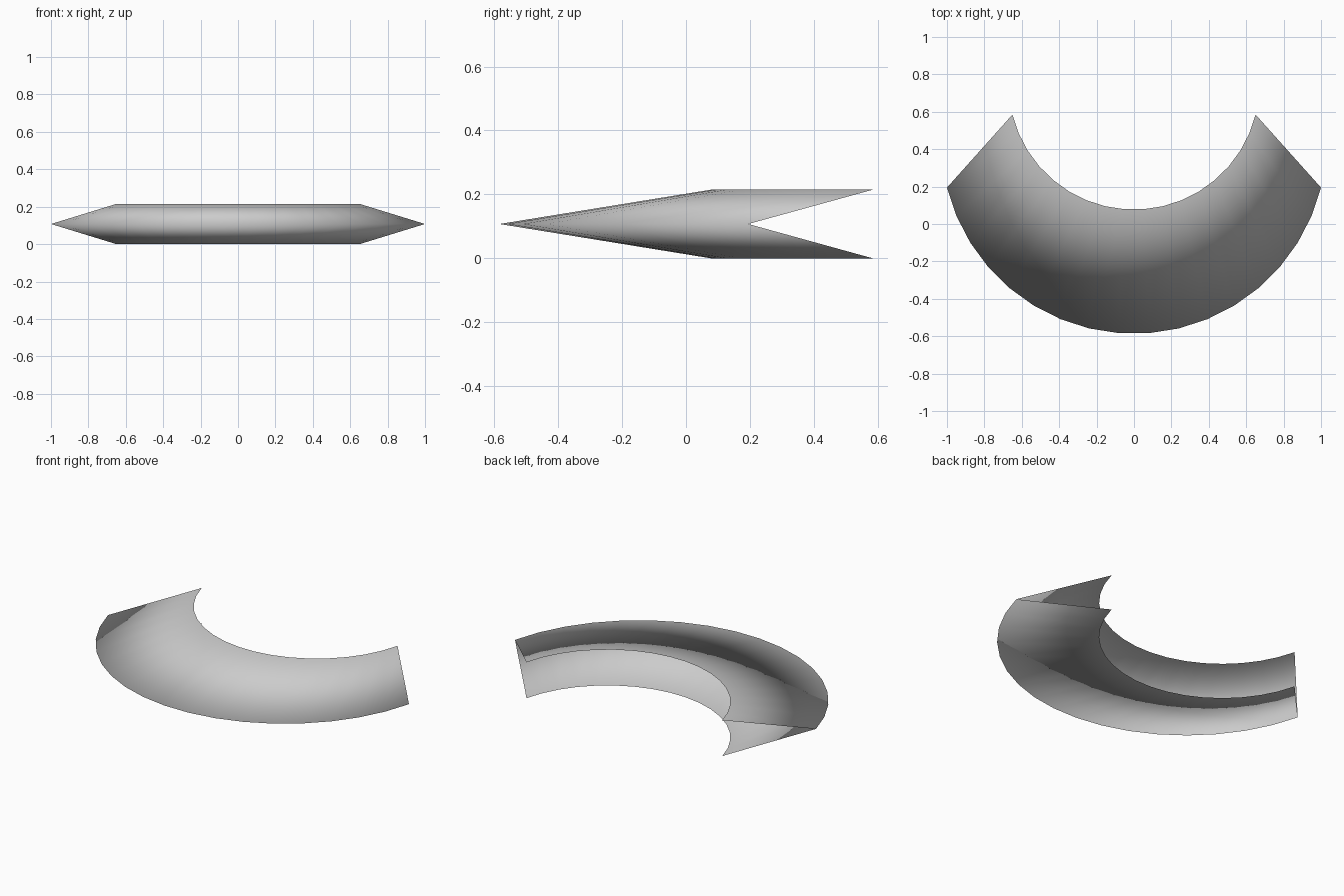
import bpy
import bmesh
from math import sin, cos, radians

cube = bpy.data.objects.get("Cube")
if cube:
    bpy.data.objects.remove(cube, do_unlink=True)

SEGMENTS = 17
HALF_ANGLE = radians(76)
HEIGHT = 0.215

grey = bpy.data.materials.new("light_grey")
grey.use_nodes = True
colour = (0.6, 0.6, 0.6, 1)
grey.diffuse_color = colour
grey.node_tree.nodes["Principled BSDF"].inputs["Base Color"].default_value = colour


def arc(bm, radius, centre_y, z):
    """Row of vertices along an arc that bulges to the front."""
    row = []
    for i in range(SEGMENTS + 1):
        a = HALF_ANGLE * (2 * i / SEGMENTS - 1)
        row.append(bm.verts.new((radius * sin(a), centre_y - radius * cos(a), z)))
    return row


def bridge(bm, lower, upper):
    """Strip of quads between two arcs, facing outward."""
    for i in range(SEGMENTS):
        bm.faces.new((lower[i], lower[i + 1], upper[i + 1], upper[i]))


# Open V-section crescent: sharp outer rim, two inner rims
bm = bmesh.new()
bottom_rim = arc(bm, 0.67, 0.747, 0)
outer_rim = arc(bm, 1.0306, 0.444, HEIGHT / 2)
top_rim = arc(bm, 0.67, 0.747, HEIGHT)
bridge(bm, bottom_rim, outer_rim)
bridge(bm, outer_rim, top_rim)
for face in bm.faces:
    face.smooth = True

mesh = bpy.data.meshes.new("crescent_blade")
bm.to_mesh(mesh)
bm.free()
mesh.materials.append(grey)
blade = bpy.data.objects.new("crescent_blade", mesh)
bpy.context.collection.objects.link(blade)
